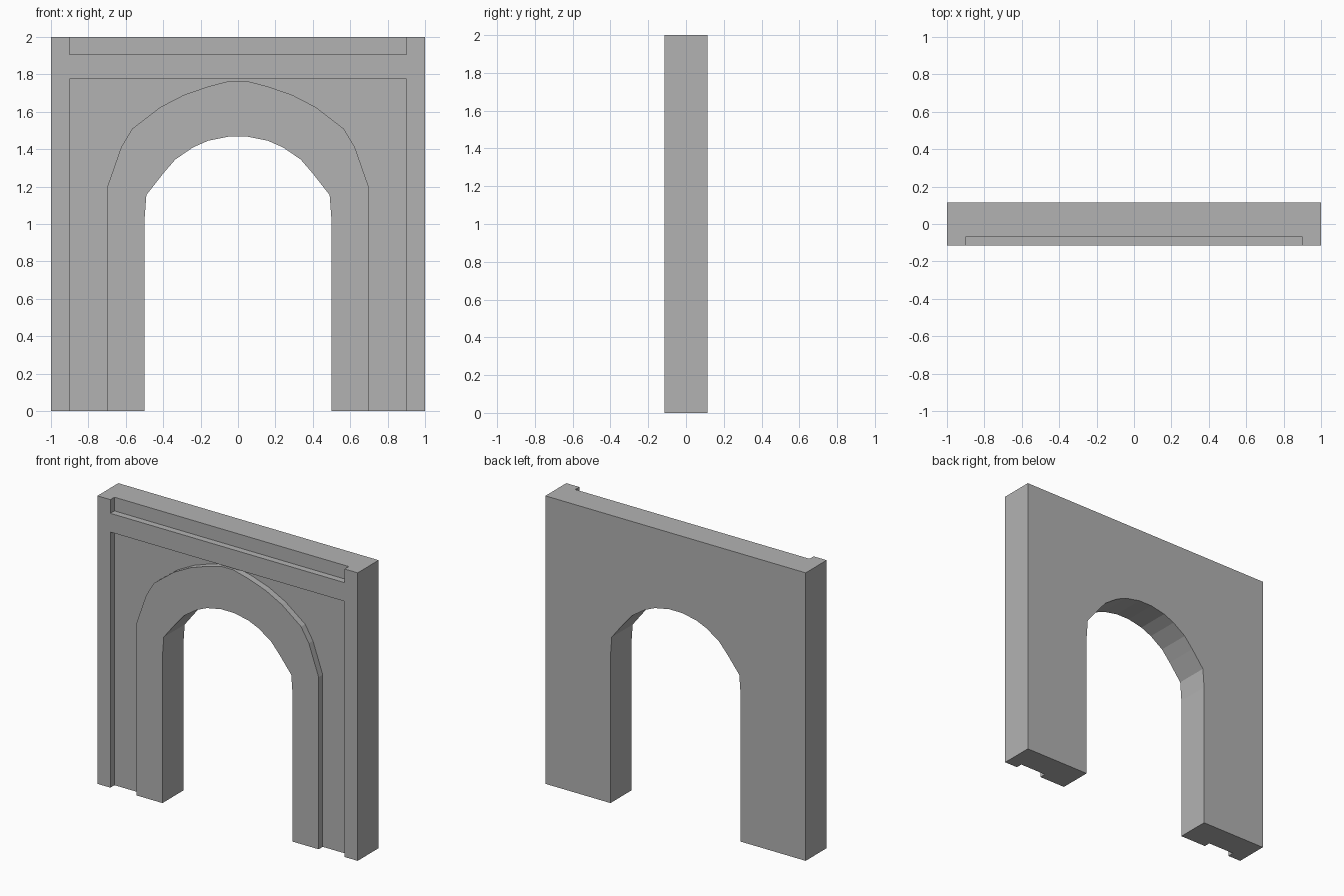
import bpy
import bmesh

cube = bpy.data.objects.get("Cube")
if cube:
    bpy.data.objects.remove(cube, do_unlink=True)

FRONT, BACK, RECESS = -0.115, 0.115, -0.07
HALF, HEIGHT = 1.0, 2.0
PANEL = 0.9

# Single plaster grey
GREY = (0.448, 0.448, 0.448, 1.0)
plaster = bpy.data.materials.new("plaster_grey")
plaster.use_nodes = True
plaster.diffuse_color = GREY
plaster.node_tree.nodes["Principled BSDF"].inputs["Base Color"].default_value = GREY


def mirrored(half):
    """Right half of an arch, from foot to crown, becomes a full arch line."""
    return half + [(-x, z) for x, z in reversed(half)]


def prism(name, outline, y0, y1):
    """Extrude an x-z outline from y0 to y1."""
    bm = bmesh.new()
    face = bm.faces.new([bm.verts.new((x, y0, z)) for x, z in outline])
    grown = bmesh.ops.extrude_face_region(bm, geom=[face])["geom"]
    moved = [v for v in grown if isinstance(v, bmesh.types.BMVert)]
    bmesh.ops.translate(bm, verts=moved, vec=(0, y1 - y0, 0))
    bmesh.ops.recalc_face_normals(bm, faces=bm.faces)
    mesh = bpy.data.meshes.new(name)
    bm.to_mesh(mesh)
    bm.free()
    mesh.materials.append(plaster)
    obj = bpy.data.objects.new(name, mesh)
    bpy.context.collection.objects.link(obj)
    return obj


def carve(target, cutter):
    """Subtract the cutter, bake the result and drop the cutter."""
    cutter.hide_render = True
    mod = target.modifiers.new("carve", 'BOOLEAN')
    mod.operation = 'DIFFERENCE'
    mod.solver = 'EXACT'
    mod.object = cutter
    graph = bpy.context.evaluated_depsgraph_get()
    baked = bpy.data.meshes.new_from_object(target.evaluated_get(graph))
    target.modifiers.clear()
    target.data = baked
    bpy.data.objects.remove(cutter, do_unlink=True)


# Door opening and outer edge of the raised arch band
opening = mirrored([(0.5, 0), (0.5, 1.02), (0.49, 1.155), (0.4, 1.27), (0.335, 1.345),
                    (0.24, 1.41), (0.16, 1.445), (0.05, 1.467)])
band = mirrored([(0.7, -0.1), (0.7, 1.195), (0.625, 1.41), (0.565, 1.51), (0.415, 1.625),
                 (0.29, 1.69), (0.16, 1.735), (0.045, 1.765)])

# Wall with the arched opening
wall = prism("arched_wall",
             [(HALF, 0), (HALF, HEIGHT), (-HALF, HEIGHT), (-HALF, 0)] + opening[::-1],
             FRONT, BACK)

# Sunken panel around the arch band
panel = [(PANEL, -0.1), (PANEL, 1.775), (-PANEL, 1.775), (-PANEL, -0.1)] + band[::-1]
carve(wall, prism("panel_cutter", panel, FRONT - 0.1, RECESS))

# Sunken strip along the top edge
strip = [(PANEL, 1.905), (PANEL, HEIGHT + 0.1), (-PANEL, HEIGHT + 0.1), (-PANEL, 1.905)]
carve(wall, prism("strip_cutter", strip, FRONT - 0.1, RECESS))
